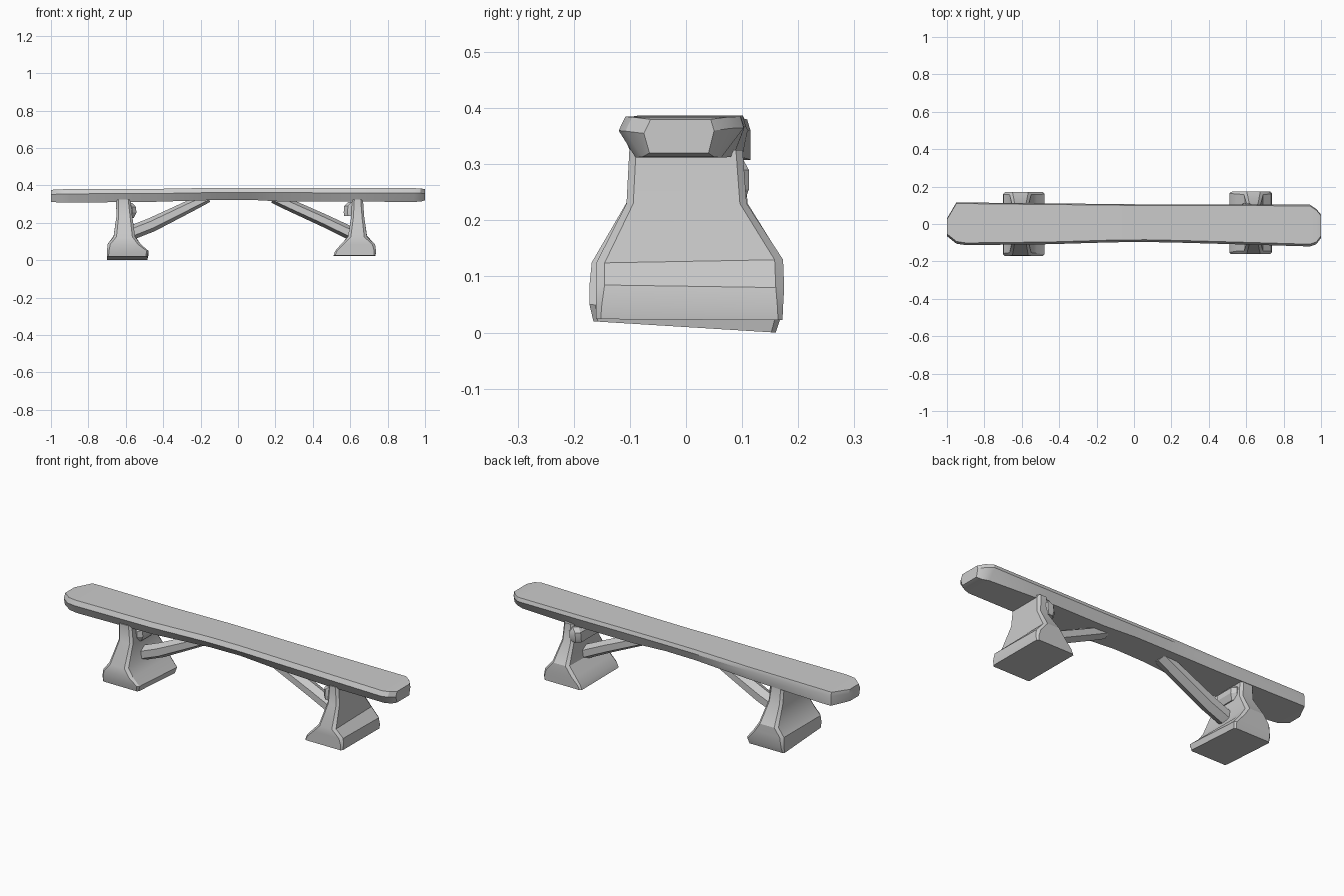
import bpy, bmesh, math
from mathutils import Vector


def loft(name, rings):
    """Skin a closed solid through rings that share a point count."""
    bm = bmesh.new()
    loops = [[bm.verts.new(p) for p in ring] for ring in rings]
    n = len(loops[0])
    for a, b in zip(loops, loops[1:]):
        for i in range(n):
            j = (i + 1) % n
            bm.faces.new((a[i], a[j], b[j], b[i]))
    bm.faces.new(loops[0][::-1])
    bm.faces.new(loops[-1])
    bmesh.ops.recalc_face_normals(bm, faces=bm.faces)
    mesh = bpy.data.meshes.new(name)
    bm.to_mesh(mesh)
    bm.free()
    ob = bpy.data.objects.new(name, mesh)
    bpy.context.collection.objects.link(ob)
    bpy.ops.object.select_all(action='DESELECT')
    ob.select_set(True)
    bpy.context.view_layer.objects.active = ob
    bpy.ops.object.shade_smooth_by_angle(angle=math.radians(30))
    return ob


def plank_ring(x, front, back, bottom, top, cf, cb):
    """Plank cross-section; cf and cb are the front and back underside chamfers."""
    return [(x, front + cf, bottom), (x, front, top - 0.025), (x, front + 0.012, top),
            (x, back - 0.006, top), (x, back, top - 0.02), (x, back - cb, bottom)]


# seat plank: hewn board, narrower in the middle, with clipped ends
seat = [
    (-1.00, -0.065, 0.03, 0.312, 0.376, 0.01, 0.01),
    (-0.95, -0.105, 0.115, 0.308, 0.379, 0.02, 0.00),
    (-0.90, -0.113, 0.115, 0.308, 0.380, 0.02, 0.00),
    (-0.45, -0.108, 0.110, 0.312, 0.381, 0.02, 0.01),
    (-0.12, -0.098, 0.107, 0.322, 0.387, 0.03, 0.02),
    (0.06, -0.096, 0.105, 0.323, 0.387, 0.03, 0.02),
    (0.25, -0.100, 0.104, 0.313, 0.386, 0.03, 0.02),
    (0.60, -0.110, 0.104, 0.313, 0.385, 0.02, 0.02),
    (0.94, -0.120, 0.103, 0.312, 0.385, 0.03, 0.04),
    (0.975, -0.108, 0.080, 0.313, 0.384, 0.03, 0.03),
    (1.00, -0.075, 0.050, 0.320, 0.380, 0.01, 0.01),
]
loft("seat_plank", [plank_ring(*s) for s in seat])


def leg_ring(x0, x1, front, back, zf, zb, c):
    """Rectangle with clipped corners; zf and zb are front and back heights."""
    outline = [(x0 + c, front), (x1 - c, front), (x1, front + c), (x1, back - c),
               (x1 - c, back), (x0 + c, back), (x0, back - c), (x0, front + c)]
    return [(x, y, zf + (zb - zf) * (y - front) / (back - front)) for x, y in outline]


# legs: spreading foot that narrows to an upright post
left_leg = [
    (-0.700, -0.485, -0.165, 0.160, 0.020, 0.000, 0.008),
    (-0.700, -0.478, -0.172, 0.170, 0.050, 0.030, 0.010),
    (-0.698, -0.520, -0.172, 0.172, 0.085, 0.085, 0.015),
    (-0.665, -0.550, -0.168, 0.172, 0.125, 0.130, 0.015),
    (-0.650, -0.565, -0.104, 0.110, 0.235, 0.230, 0.012),
    (-0.652, -0.575, -0.101, 0.101, 0.325, 0.325, 0.012),
]
right_leg = [
    (0.510, 0.735, -0.160, 0.172, 0.024, 0.022, 0.008),
    (0.520, 0.738, -0.160, 0.173, 0.050, 0.045, 0.010),
    (0.550, 0.733, -0.160, 0.175, 0.085, 0.080, 0.015),
    (0.588, 0.690, -0.160, 0.173, 0.124, 0.130, 0.015),
    (0.605, 0.675, -0.106, 0.108, 0.230, 0.230, 0.012),
    (0.610, 0.668, -0.101, 0.101, 0.325, 0.325, 0.012),
]
loft("left_leg", [leg_ring(*s) for s in left_leg])
loft("right_leg", [leg_ring(*s) for s in right_leg])

# blunt knots on the inner side of each post
loft("left_knot", [leg_ring(-0.60, -0.558, -0.05, 0.07, 0.225, 0.225, 0.02),
                   leg_ring(-0.60, -0.543, -0.06, 0.08, 0.255, 0.255, 0.02),
                   leg_ring(-0.60, -0.546, -0.06, 0.08, 0.285, 0.285, 0.02),
                   leg_ring(-0.60, -0.565, -0.05, 0.07, 0.305, 0.305, 0.02)])
loft("right_knot", [leg_ring(0.568, 0.63, -0.09, 0.105, 0.235, 0.235, 0.02),
                    leg_ring(0.565, 0.64, -0.09, 0.112, 0.255, 0.255, 0.02),
                    leg_ring(0.568, 0.64, -0.09, 0.112, 0.290, 0.290, 0.02),
                    leg_ring(0.590, 0.63, -0.08, 0.100, 0.312, 0.312, 0.02)])


def brace(name, path, half_width, sides=6):
    """Hewn strut following (x, z, half thickness) stations."""
    a, b = path[0], path[-1]
    along = Vector((b[0] - a[0], 0, b[1] - a[1])).normalized()
    up = Vector((-along.z, 0, along.x))
    rings = []
    for x, z, h in path:
        ring = []
        for i in range(sides):
            t = math.tau * (i + 0.5) / sides
            ring.append(Vector((x, 0, z)) + up * h * math.sin(t)
                        + Vector((0, half_width * math.cos(t), 0)))
        rings.append(ring)
    loft(name, rings)


# diagonal braces from posts up to the plank underside
brace("left_brace", [(-0.60, 0.135, 0.038), (-0.46, 0.190, 0.038),
                     (-0.25, 0.293, 0.032), (-0.16, 0.335, 0.026)], 0.045)
brace("right_brace", [(0.61, 0.140, 0.036), (0.46, 0.212, 0.034),
                      (0.27, 0.298, 0.032), (0.19, 0.335, 0.030)], 0.045)
